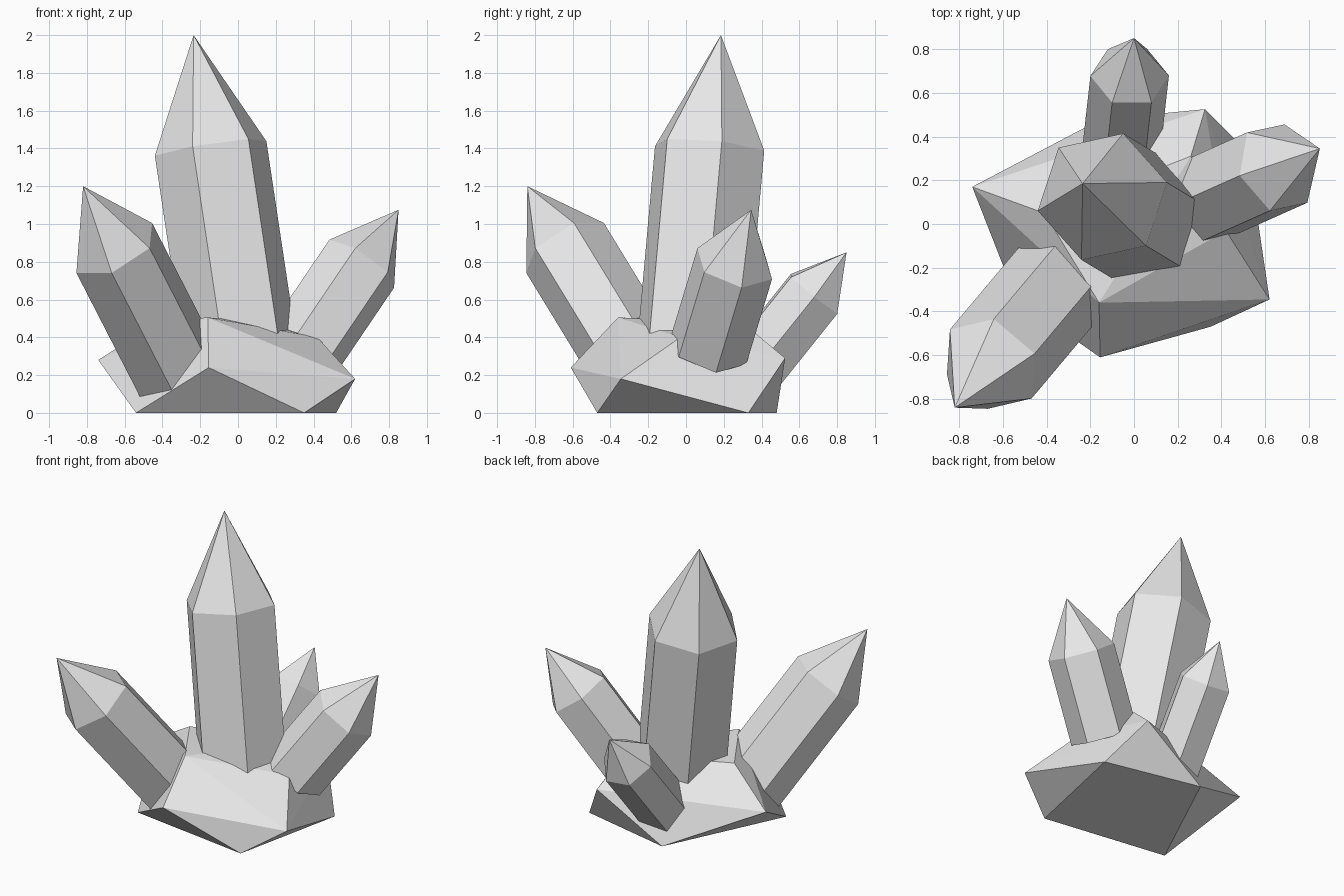
import bpy
import bmesh
from mathutils import Vector, Matrix
from math import tau

cube = bpy.data.objects.get("Cube")
if cube:
    bpy.data.objects.remove(cube, do_unlink=True)

# One pale grey mineral colour
stone = bpy.data.materials.new("pale_grey_stone")
stone.use_nodes = True
grey = (0.8, 0.8, 0.8, 1)
stone.diffuse_color = grey
stone.node_tree.nodes["Principled BSDF"].inputs["Base Color"].default_value = grey


def finish(name, bm):
    bmesh.ops.recalc_face_normals(bm, faces=bm.faces)
    mesh = bpy.data.meshes.new(name)
    bm.to_mesh(mesh)
    bm.free()
    mesh.materials.append(stone)
    obj = bpy.data.objects.new(name, mesh)
    bpy.context.collection.objects.link(obj)
    return obj


def crystal(name, base, shoulder, tip, corner, sides=6):
    """Pointed prism; corner is one shoulder corner, which sets radius and twist."""
    base, shoulder, tip, corner = map(Vector, (base, shoulder, tip, corner))
    axis = (shoulder - base).normalized()
    spoke = corner - shoulder
    length = spoke.length
    spoke = (spoke - axis * spoke.dot(axis)).normalized() * length
    bm = bmesh.new()
    spokes = [Matrix.Rotation(tau * i / sides, 3, axis) @ spoke for i in range(sides)]
    low = [bm.verts.new(base + s) for s in spokes]
    high = [bm.verts.new(shoulder + s) for s in spokes]
    point = bm.verts.new(tip)
    bm.faces.new(low)
    for i in range(sides):
        j = (i + 1) % sides
        bm.faces.new((low[i], low[j], high[j], high[i]))
        bm.faces.new((high[i], high[j], point))
    return finish(name, bm)


# Faceted base rock: footprint, widest ring and upper ledge
rock_corners = [
    (0.35, -0.47, 0), (0.52, 0.33, 0), (-0.15, 0.48, 0), (-0.54, -0.34, 0),
    (-0.155, -0.61, 0.24), (0.62, -0.345, 0.18), (0.325, 0.525, 0.29), (-0.74, 0.17, 0.28),
    (-0.16, -0.36, 0.505), (0.42, -0.03, 0.4), (0.26, 0.31, 0.47), (-0.41, 0.05, 0.49),
]
bm = bmesh.new()
for co in rock_corners:
    bm.verts.new(co)
bmesh.ops.convex_hull(bm, input=bm.verts)
finish("base_rock", bm)

# Crystals growing out of the rock
crystal("main_crystal", (0.035, 0.017, 0.2), (-0.145, 0.125, 1.4),
        (-0.235, 0.185, 2.0), (-0.44, 0.06, 1.36))
crystal("front_crystal", (-0.312, -0.232, 0.205), (-0.655, -0.64, 0.873),
        (-0.82, -0.84, 1.2), (-0.84, -0.48, 0.87))
crystal("side_crystal", (0.35, 0.122, 0.34), (0.655, 0.258, 0.79),
        (0.85, 0.345, 1.075), (0.62, 0.06, 0.87))
crystal("back_crystal", (-0.063, 0.294, 0.15), (-0.02, 0.678, 0.63),
        (0.0, 0.85, 0.85), (-0.1, 0.555, 0.735))
